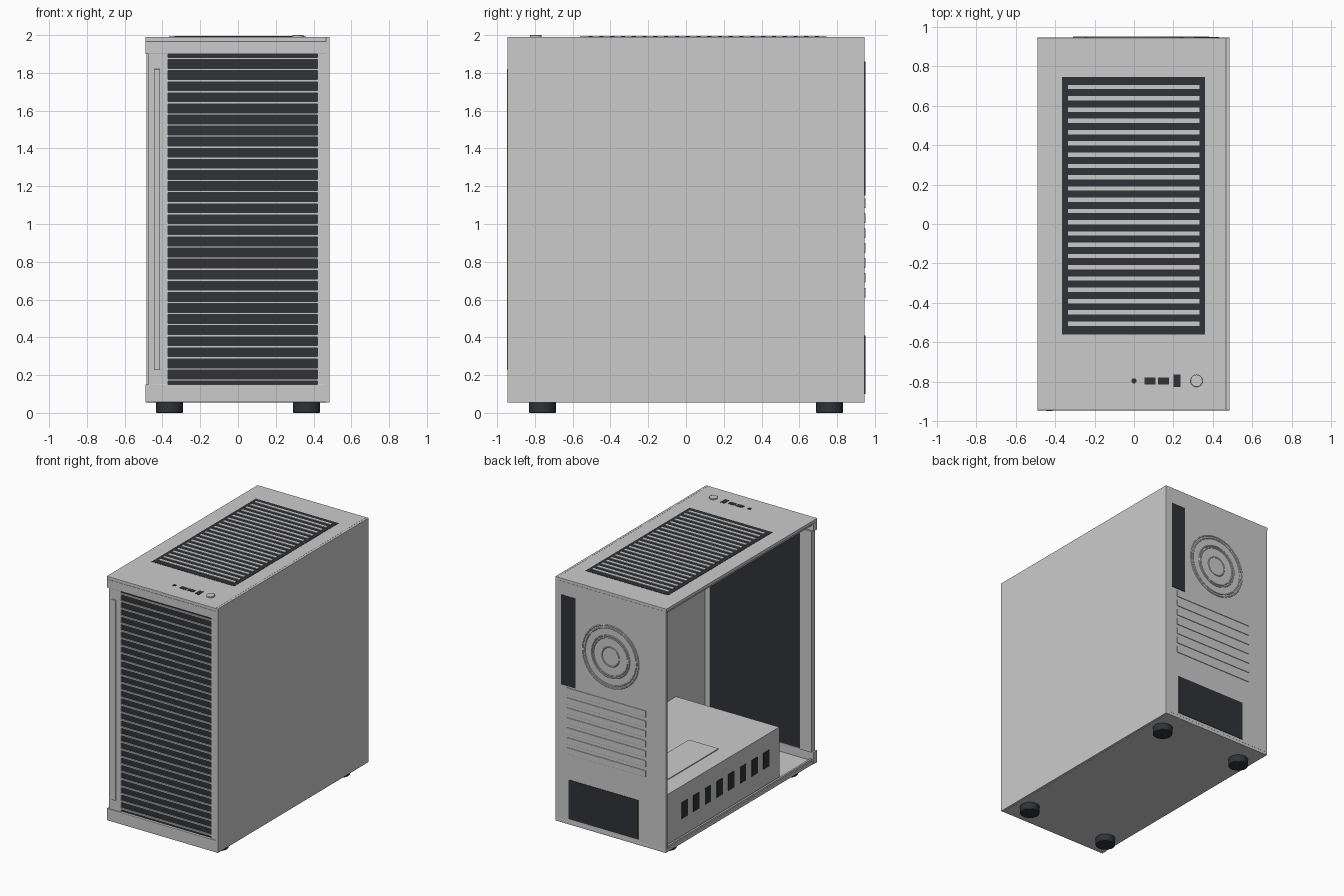
import bpy, math

if "Cube" in bpy.data.objects:
    bpy.data.objects.remove(bpy.data.objects["Cube"])

dark = bpy.data.materials.new("dark_plastic")
dark.diffuse_color = (0.03, 0.032, 0.038, 1)
dark.use_nodes = True
dark.node_tree.nodes["Principled BSDF"].inputs["Base Color"].default_value = dark.diffuse_color


def finish(ob, name, mat=None, bevel=0):
    ob.name = name
    if mat:
        ob.data.materials.append(mat)
    if bevel:
        m = ob.modifiers.new("bevel", 'BEVEL')
        m.width, m.segments = bevel, 2
    return ob


def box(name, x, y, z, mat=None, bevel=0):
    """Box from (min, max) ranges on each axis."""
    bpy.ops.mesh.primitive_cube_add(size=1)
    ob = bpy.context.object
    r = (x, y, z)
    for v in ob.data.vertices:
        v.co = [a[0] + (v.co[i] + 0.5) * (a[1] - a[0]) for i, a in enumerate(r)]
    return finish(ob, name, mat, bevel)


def cyl(name, r, h, loc, mat=None, bevel=0):
    bpy.ops.mesh.primitive_cylinder_add(vertices=48, radius=r, depth=h, location=loc)
    ob = finish(bpy.context.object, name, mat, bevel)
    bpy.ops.object.shade_smooth_by_angle()
    return ob


def array(ob, count, dx=0, dy=0, dz=0):
    m = ob.modifiers.new("array", 'ARRAY')
    m.count = count
    m.use_relative_offset = False
    m.use_constant_offset = True
    m.constant_offset_displace = (dx, dy, dz)


# Shell: left side stays open
box("right_panel", (0.465, 0.485), (-0.945, 0.945), (0.055, 1.99), bevel=0.003)
box("top_panel", (-0.49, 0.466), (-0.945, 0.945), (1.965, 1.99), bevel=0.003)
box("bottom_panel", (-0.485, 0.466), (-0.93, 0.945), (0.055, 0.08), bevel=0.003)
box("back_panel", (-0.485, 0.466), (0.925, 0.945), (0.079, 1.966))
for name, z in (("top_rail", (1.945, 1.966)), ("bottom_rail", (0.079, 0.095))):
    box(name, (-0.475, -0.46), (-0.9, 0.926), z)

# Front frame
box("front_top_cap", (-0.49, 0.48), (-0.945, -0.90), (1.90, 1.966), bevel=0.003)
box("front_bottom_cap", (-0.49, 0.48), (-0.945, -0.90), (0.056, 0.15), bevel=0.003)
box("front_left_post", (-0.475, -0.37), (-0.938, -0.89), (0.149, 1.901))
box("front_right_post", (0.42, 0.466), (-0.938, -0.90), (0.149, 1.901))
box("front_left_trim", (-0.445, -0.412), (-0.948, -0.937), (0.23, 1.82), bevel=0.003)

# Front grille
box("front_mesh", (-0.37, 0.42), (-0.925, -0.905), (0.15, 1.90), dark)
slat = box("front_slats", (-0.37, 0.42), (-0.937, -0.924), (0.168, 0.18))
array(slat, 30, dz=0.0587)

# Top grille
box("top_mesh", (-0.365, 0.36), (-0.56, 0.745), (1.985, 1.992), dark)
slat = box("top_slats", (-0.335, 0.332), (-0.516, -0.494), (1.988, 1.996))
array(slat, 22, dy=0.0571)

# Top controls
cyl("status_light", 0.013, 0.008, (0, -0.795, 1.989), dark)
for i, (x, w, h) in enumerate(((0.081, 0.056, 0.036), (0.149, 0.056, 0.036), (0.217, 0.036, 0.062))):
    box(f"port_{i + 1}", (x - w / 2, x + w / 2), (-0.795 - h / 2, -0.795 + h / 2),
        (1.985, 1.992), dark)
cyl("power_button", 0.031, 0.02, (0.317, -0.795, 1.99), bevel=0.003)

# Back panel details
box("rear_ports", (0.305, 0.43), (0.94, 0.949), (1.15, 1.86), dark)
box("power_supply_opening", (-0.245, 0.365), (0.94, 0.949), (0.10, 0.41), dark)
for r in (0.245, 0.225, 0.165, 0.15, 0.075):
    bpy.ops.mesh.primitive_torus_add(major_radius=r, minor_radius=0.006, major_segments=64,
                                     minor_segments=8, location=(0, 0.944, 1.48),
                                     rotation=(math.pi / 2, 0, 0))
    bpy.ops.object.shade_smooth_by_angle()
    finish(bpy.context.object, "fan_grille_ring")
cover = box("expansion_covers", (-0.31, 0.38), (0.94, 0.95), (0.61, 0.662), bevel=0.003)
array(cover, 7, dz=0.079)

# Power supply shroud with side vents and top plate
box("shroud", (-0.44, 0.466), (-0.54, 0.926), (0.079, 0.475))
vent = box("shroud_vents", (-0.443, -0.435), (-0.412, -0.337), (0.215, 0.345), dark)
array(vent, 8, dy=0.146)
box("shroud_plate", (-0.30, -0.04), (0.02, 0.65), (0.47, 0.482))

# Feet
for x in (-0.363, 0.363):
    for y in (-0.76, 0.76):
        cyl("foot", 0.072, 0.058, (x, y, 0.029), dark, 0.004)
